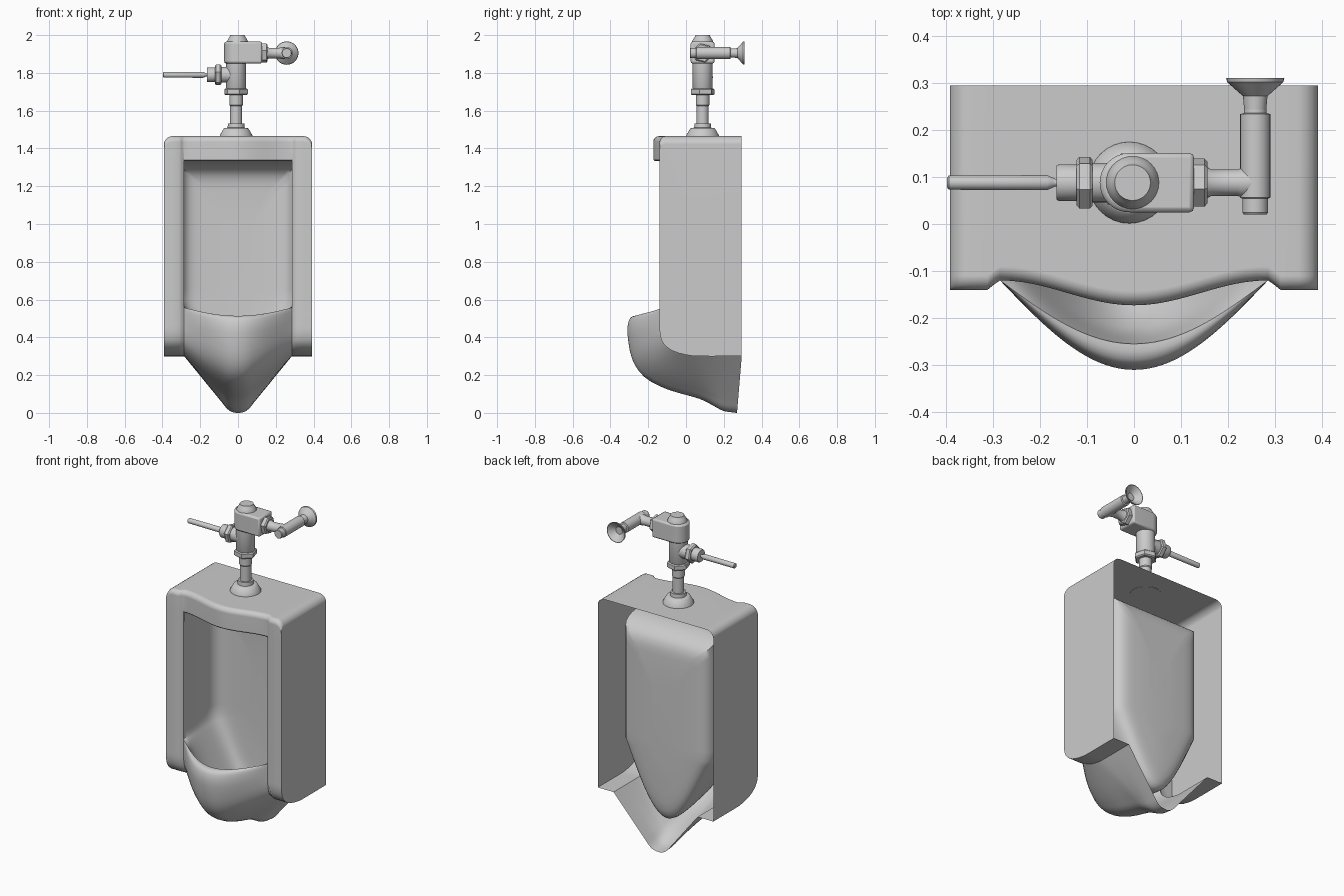
import bpy, bmesh
from math import sin, cos, pi
from mathutils import Vector

if "Cube" in bpy.data.objects:
    bpy.data.objects.remove(bpy.data.objects["Cube"])

def finish(name, bm, angle=35):
    bmesh.ops.remove_doubles(bm, verts=bm.verts, dist=0.0005)
    bmesh.ops.recalc_face_normals(bm, faces=bm.faces)
    me = bpy.data.meshes.new(name)
    bm.to_mesh(me)
    bm.free()
    ob = bpy.data.objects.new(name, me)
    bpy.context.collection.objects.link(ob)
    bpy.ops.object.select_all(action='DESELECT')
    ob.select_set(True)
    bpy.context.view_layer.objects.active = ob
    bpy.ops.object.shade_smooth_by_angle(angle=angle * pi / 180)
    return ob

def grid(bm, rows, closed=False, cap_last=False, cap_first=False):
    vs = [[bm.verts.new(p) for p in r] for r in rows]
    n = len(vs[0])
    for a, b in zip(vs, vs[1:]):
        for i in range(n if closed else n - 1):
            j = (i + 1) % n
            bm.faces.new((a[i], a[j], b[j], b[i]))
    if cap_last:
        bm.faces.new(vs[-1])
    if cap_first:
        bm.faces.new(vs[0])

def lathe(name, origin, axis, profile, n=32):
    """Turned part: profile of (distance along axis, radius)."""
    ax = Vector(axis)
    u = ax.orthogonal().normalized()
    v = ax.cross(u)
    bm = bmesh.new()
    rows = [[Vector(origin) + ax * t + (u * cos(2*pi*i/n) + v * sin(2*pi*i/n)) * r
             for i in range(n)] for t, r in profile]
    grid(bm, rows, True, True, True)
    return finish(name, bm)

def lerp(a, b, w):
    return a + (b - a) * w

def clamp(v):
    return max(0.0, min(1.0, v))

def smooth(pts, sub=3):
    """Catmull-Rom refinement of a list of equal-length tuples."""
    out = []
    for k in range(len(pts) - 1):
        p0, p1, p2, p3 = (pts[max(0, min(len(pts) - 1, k + d))] for d in (-1, 0, 1, 2))
        for s in range(sub):
            t = s / sub
            out.append(tuple(.5*(2*b + (c-a)*t + (2*a-5*b+4*c-d)*t*t + (3*b-a-3*c+d)*t**3)
                             for a, b, c, d in zip(p0, p1, p2, p3)))
    return out + [pts[-1]]

HW, TOP, BACK = 0.285, 1.465, 0.295

def brow(x):
    """Front of the bulging top rail."""
    return -0.12 - 0.053 * (1 + cos(pi * x / HW)) / 2

def top_edge(x, yf, drop=0):
    zt = TOP - drop
    r = 0.03
    arc = [(x, yf + r - r*sin(a*pi/8), zt - r + r*cos(a*pi/8)) for a in range(5)]
    return [(x, BACK, zt)] + arc

# Side profiles (y, z) of the lower skin: centre of bowl, and beside the pillar
CENTRE = smooth([(-.255, .513), (-.28, .512), (-.302, .49), (-.31, .42), (-.285, .285), (-.22, .19),
                 (-.1, .125), (.07, .075), (.15, .035), (.2, .01), (.27, 0)])
EDGE = smooth([(-.12, .557), (-.12, .55), (-.12, .53), (-.12, .48), (-.118, .42), (-.1, .365),
               (-.05, .325), (.03, .303), (.1, .3), (.2, .3), (.295, .3)])

# Outer shell: top rail
bm = bmesh.new()
rows = []
for i in range(25):
    x = lerp(-HW, HW, i / 24)
    yf = brow(x)
    rows.append(top_edge(x, yf) + [(x, yf, 1.34), (x, yf + .008, 1.333)])
grid(bm, rows)

# Outer shell: pillars and flat side walls
for s in (-1, 1):
    rows = []
    for x, yf, drop in ((.285, -.12, 0), (.297, -.128, 0), (.312, -.14, 0), (.35, -.14, 0),
                        (.366, -.14, .004), (.38, -.14, .014), (.389, -.14, .028), (.392, -.14, .042)):
        low = [(s*x, y + (yf + .12) * clamp((.08 - y) / .2), z) for y, z in EDGE]
        rows.append(top_edge(s*x, yf, drop) + [(s*x, yf, 1.335)] + low)
    grid(bm, rows, cap_last=True)

# Outer shell: projecting bowl
rows = []
for i in range(49):
    x = lerp(-HW, HW, i / 48)
    t = abs(x) / HW
    w_top = cos(pi * t / 2)
    w_bot = (1 - t) / .86 if t > .28 else 1 - .163 * (t / .28) ** 2.5
    row = []
    for k, (c, e) in enumerate(zip(CENTRE, EDGE)):
        w = lerp(w_top, w_bot, clamp((k - 9) / 16))
        row.append((x, lerp(e[0], c[0], w), lerp(e[1], c[1], w)))
    rows.append(row)
grid(bm, rows)
shell = finish("outer_shell", bm, 40)
shell.modifiers.new("even_shading", 'WEIGHTED_NORMAL').keep_sharp = True

# Basin: rings from the opening inward (half width, top z, bottom z, side y, bottom y)
RINGS = smooth([(.285, 1.333, .513, -.12, -.255), (.287, 1.335, .44, -.09, -.245),
                (.292, 1.337, .33, -.04, -.22), (.297, 1.335, .24, .03, -.13),
                (.299, 1.325, .2, .1, .0), (.293, 1.3, .175, .16, .12),
                (.27, 1.27, .175, .195, .185), (.235, 1.235, .23, .212, .212),
                (.18, 1.18, .34, .22, .22), (.08, 1.0, .48, .225, .225)], 2)
bm = bmesh.new()
rows = []
for k, (hw, zt, zb, ys, yb) in enumerate(RINGS):
    row = []
    f = k / (len(RINGS) - 1)
    zs = .557 + .06 * f
    for i in range(24):
        x = lerp(-hw, hw, i / 24)
        row.append((x, brow(x) + .008 if k == 0 else ys, zt))
    row += [(hw, ys, lerp(zt, zs, i / 12)) for i in range(12)]
    for i in range(40):
        t = lerp(1, -1, i / 40)
        w = cos(pi * t / 2)
        row.append((hw * t, lerp(ys, yb, w), lerp(zs, zb, w)))
    row += [(-hw, ys, lerp(zs, zt, i / 12)) for i in range(12)]
    rows.append(row)
grid(bm, rows, True, True)
finish("basin", bm, 50)

# Flush valve: upright pipe with flange, nut and body
P = (-.01, .088, 0)
VX, VY = P[:2]
Z, X, Y = (0, 0, 1), (1, 0, 0), (0, 1, 0)
lathe("pipe_flange", P, Z, [(1.463, .087), (1.47, .086), (1.505, .066), (1.508, .06), (1.51, .045), (1.532, .043)])
lathe("supply_pipe", P, Z, [(1.5, .032), (1.625, .032), (1.63, .036), (1.685, .036)])
lathe("pipe_nut", P, Z, [(1.682, .058), (1.688, .065), (1.712, .065), (1.718, .058)], 6)
lathe("valve_body", P, Z, [(1.715, .05), (1.72, .053), (1.845, .053), (1.87, .055)])
lathe("valve_cap", (-.003, VY, 0), Z, [(1.955, .057), (1.966, .056), (1.985, .046), (1.992, .041), (2.0, .038)])

# Valve head: rounded on the left, square on the right
bm = bmesh.new()
outline = [(VX + .063*cos(pi/2 + pi*i/16), VY + .063*sin(pi/2 + pi*i/16)) for i in range(17)]
outline += [(.128, VY - .063), (.128, VY + .063)]
grid(bm, [[(x, y, z) for x, y in outline] for z in (1.85, 1.965)], True, True, True)
head = finish("valve_head", bm)
bev = head.modifiers.new("bevel", 'BEVEL')
bev.width, bev.segments = .01, 2

# Handle on the left
H = (0, VY, 1.79)
lathe("handle_branch", H, X, [(-.1, .042), (-.06, .042), (0, .045)])
lathe("handle_nut", H, X, [(-.122, .05), (-.116, .057), (-.094, .057), (-.088, .05)], 6)
lathe("handle_socket", H, X, [(-.165, .036), (-.16, .039), (-.12, .039)])
lathe("handle_rod", H, X, [(-.398, .01), (-.394, .015), (-.185, .016), (-.174, .011), (-.168, .008), (-.16, .008)])

# Outlet on the right, turning back to the wall
O = (0, VY, 1.905)
lathe("outlet_nut", O, X, [(.125, .053), (.15, .053), (.156, .046)], 6)
lathe("outlet_pipe", O, X, [(.15, .036), (.165, .028), (.22, .028), (.228, .031), (.25, .031)])
W = (.258, 0, 1.905)
lathe("wall_pipe", W, Y, [(.02, .024), (.024, .027), (.054, .027), (.056, .032), (.234, .032), (.236, .024), (.28, .022)])
lathe("wall_flange", W, Y, [(.236, .023), (.272, .026), (.302, .06), (.311, .062), (.311, .059), (.278, .022)])
